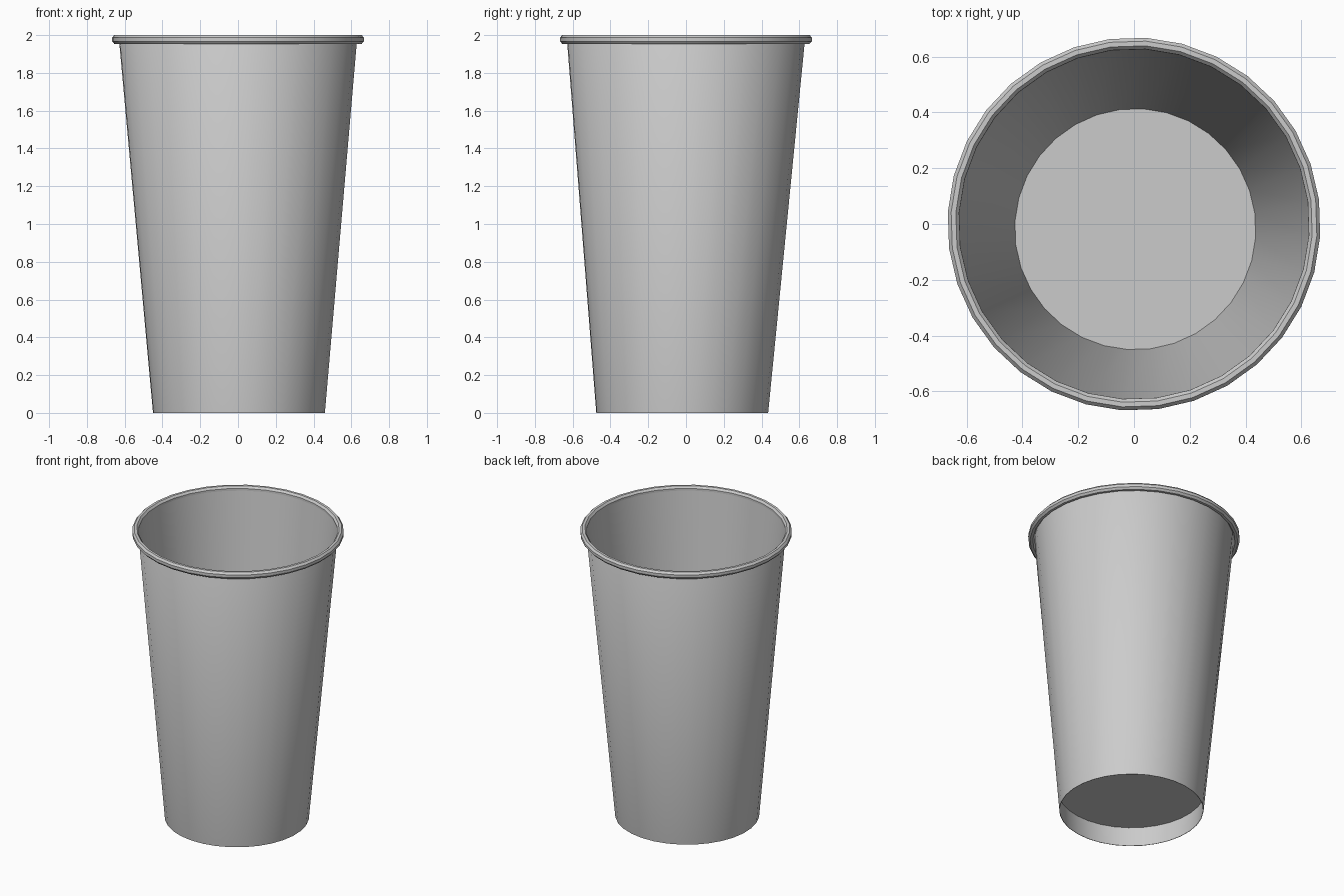
import bpy
import bmesh
import math

SIDES = 32
PHASE = math.radians(7.5)
HEIGHT = 2.0

if "Cube" in bpy.data.objects:
    bpy.data.objects.remove(bpy.data.objects["Cube"], do_unlink=True)

# One plain grey for the whole cup
grey = bpy.data.materials.new("plain grey")
grey.use_nodes = True
grey.diffuse_color = (0.6, 0.6, 0.6, 1)
shader = grey.node_tree.nodes["Principled BSDF"]
shader.inputs["Base Color"].default_value = grey.diffuse_color
shader.inputs["Roughness"].default_value = 0.6


def lathe(name, profile, closed=False, cap_start=False, cap_end=False):
    """Turn (radius, height) points around an axis that leans slightly."""
    bm = bmesh.new()
    rings = []
    for radius, z in profile:
        lean = 1 - z / HEIGHT
        ring = []
        for i in range(SIDES):
            a = PHASE + math.tau * i / SIDES
            ring.append(bm.verts.new((radius * math.cos(a) + 0.005 * lean,
                                      radius * math.sin(a) - 0.02 * lean, z)))
        rings.append(ring)
    pairs = list(zip(rings, rings[1:]))
    if closed:
        pairs.append((rings[-1], rings[0]))
    for low, high in pairs:
        for i in range(SIDES):
            j = (i + 1) % SIDES
            bm.faces.new((low[i], low[j], high[j], high[i]))
    if cap_start:
        bm.faces.new(rings[0][::-1])
    if cap_end:
        bm.faces.new(rings[-1])
    bmesh.ops.recalc_face_normals(bm, faces=bm.faces)
    mesh = bpy.data.meshes.new(name)
    bm.to_mesh(mesh)
    bm.free()
    mesh.materials.append(grey)
    obj = bpy.data.objects.new(name, mesh)
    bpy.context.collection.objects.link(obj)
    bpy.ops.object.select_all(action="DESELECT")
    obj.select_set(True)
    bpy.context.view_layer.objects.active = obj
    bpy.ops.object.shade_smooth_by_angle(angle=math.radians(40))
    return obj


# Cup body: underside, thin skirt, outer wall, lip, inner wall and floor
lathe("cup_body", [
    (0.464, 0.138), (0.453, 0), (0.456, 0),
    (0.631, 1.97), (0.628, 1.975), (0.432, 0.15),
], cap_start=True, cap_end=True)

# Rolled rim around the mouth
rim_profile = []
for k in range(8):
    a = math.tau * (k + 0.5) / 8
    rim_profile.append((0.648 + 0.022 * math.cos(a),
                        1.977 + 0.025 * math.sin(a)))
lathe("rolled_rim", rim_profile, closed=True)
